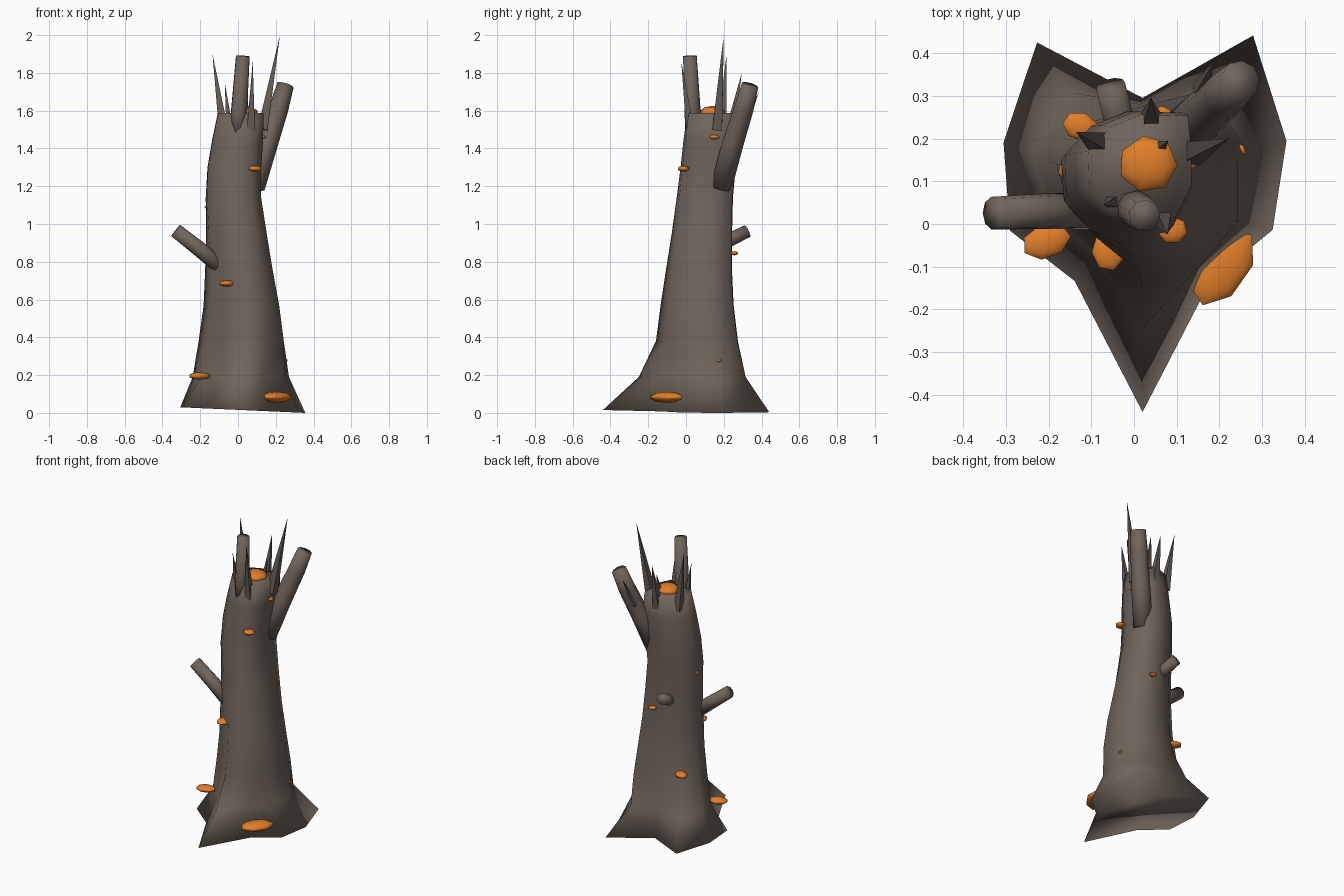
import bpy, bmesh, math
from mathutils import Vector

cube = bpy.data.objects.get("Cube")
if cube:
    bpy.data.objects.remove(cube, do_unlink=True)


def material(name, rgb):
    m = bpy.data.materials.new(name)
    m.use_nodes = True
    m.diffuse_color = (*rgb, 1)
    bsdf = m.node_tree.nodes["Principled BSDF"]
    bsdf.inputs["Base Color"].default_value = (*rgb, 1)
    bsdf.inputs["Roughness"].default_value = 0.9
    return m


BARK = material("bark brown", (0.16, 0.128, 0.104))
SPLINTER = material("splinter grey", (0.13, 0.108, 0.09))
FUNGUS = material("fungus orange", (0.75, 0.21, 0.022))


def finish(name, bm, mat, smooth=True):
    bmesh.ops.recalc_face_normals(bm, faces=bm.faces)
    for f in bm.faces:
        f.smooth = smooth
    mesh = bpy.data.meshes.new(name)
    bm.to_mesh(mesh)
    bm.free()
    mesh.materials.append(mat)
    obj = bpy.data.objects.new(name, mesh)
    bpy.context.collection.objects.link(obj)
    return obj


def skin(bm, rings):
    """Join equal rings of vertices with quads and close both ends."""
    for a, b in zip(rings, rings[1:]):
        n = len(a)
        for i in range(n):
            bm.faces.new((a[i], a[(i + 1) % n], b[(i + 1) % n], b[i]))
    bm.faces.new(rings[0][::-1])
    bm.faces.new(rings[-1])


# Trunk: ten sides, with root lobes that fade into a leaning stem
# Radii run counter-clockwise from the front tip
ROOT = [0.525, 0.27, 0.32, 0.354, 0.44, 0.21, 0.42, 0.342, 0.326, 0.27]
FLARE = [0.335, 0.215, 0.245, 0.268, 0.285, 0.195, 0.275, 0.268, 0.22, 0.185]
# Lobe factors at the foot and at the crown of the stem
FOOT = [1.0, 0.95, 1.0, 1.0, 1.1, 0.83, 0.84, 1.0, 0.82, 0.71]
CROWN = [0.97, 1.12, 1.0, 1.0, 1.32, 1.0, 0.95, 1.02, 1.0, 0.95]
STEM = [  # z, centre x, centre y, radius
    (0.38, 0.017, 0.078, 0.237), (0.57, 0.018, 0.075, 0.21),
    (0.76, 0.005, 0.08, 0.187), (0.95, -0.008, 0.09, 0.168),
    (1.14, -0.023, 0.10, 0.153), (1.30, -0.018, 0.115, 0.148),
    (1.45, 0.0, 0.123, 0.14), (1.587, 0.015, 0.13, 0.126)]


def stem_radii(z, r):
    t = min(1, (z - 0.38) / 0.85) ** 1.7
    return [r * (f + (c - f) * t) for f, c in zip(FOOT, CROWN)]


def trunk():
    bm = bmesh.new()
    layers = [(0, 0.02, 0.085, ROOT), (0.19, 0.015, 0.085, FLARE)]
    layers += [(z, x, y, stem_radii(z, r)) for z, x, y, r in STEM]
    rings = []
    for z, cx, cy, radii in layers:
        ring = []
        for i, r in enumerate(radii):
            # The back left lobe turns a little above the roots
            a = math.radians(36 * i - 90 - (6 if i == 4 and z > 0.2 else 0))
            x, y = cx + r * math.cos(a), cy + r * math.sin(a)
            # The sole is slightly tilted
            ring.append(bm.verts.new((x, y, z or 0.016 - 0.045 * x)))
        rings.append(ring)
    skin(bm, rings)
    finish("trunk", bm, BARK)


# Branch: a tapering tube along a short path
def branch(name, path, radii, sides=9):
    bm = bmesh.new()
    pts = [Vector(p) for p in path]
    rings = []
    for i, p in enumerate(pts):
        d = (pts[min(i + 1, len(pts) - 1)] - pts[max(i - 1, 0)]).normalized()
        u = d.orthogonal().normalized()
        v = d.cross(u)
        rings.append([bm.verts.new(p + radii[i] * (
            u * math.cos(math.tau * k / sides) + v * math.sin(math.tau * k / sides)))
            for k in range(sides)])
    skin(bm, rings)
    finish(name, bm, BARK)


# Splinter: a thin four-sided spike from base to tip
def splinter(name, base, tip, r):
    bm = bmesh.new()
    b, t = Vector(base), Vector(tip)
    d = (t - b).normalized()
    u = d.orthogonal().normalized()
    v = d.cross(u)
    ring = [bm.verts.new(b + r * o) for o in (u, v, -u, -v)]
    apex = bm.verts.new(t)
    bm.faces.new(ring[::-1])
    for i in range(4):
        bm.faces.new((ring[i], ring[(i + 1) % 4], apex))
    finish(name, bm, SPLINTER, smooth=False)


# Fungus: a coarse flattened ball
def fungus(name, centre, size, turn=0):
    bm = bmesh.new()
    bmesh.ops.create_uvsphere(bm, u_segments=7, v_segments=5, radius=1)
    obj = finish(name, bm, FUNGUS)
    obj.location, obj.scale = centre, size
    obj.rotation_euler.z = math.radians(turn)


trunk()

branch("side_branch", [(-0.09, 0.03, 0.775), (-0.2, 0.03, 0.865), (-0.33, 0.025, 0.967)],
       [0.044, 0.042, 0.039])
branch("back_branch", [(-0.02, 0.18, 0.89), (-0.055, 0.325, 0.962)], [0.037, 0.035])
branch("upper_branch", [(0.085, 0.185, 1.195), (0.152, 0.245, 1.42),
                        (0.214, 0.305, 1.61), (0.25, 0.338, 1.735)],
       [0.058, 0.058, 0.053, 0.046])
branch("top_branch", [(0.0, 0.028, 1.475), (0.004, 0.035, 1.58), (0.025, 0.02, 1.89)],
       [0.032, 0.044, 0.037])

SPIKES = [
    ((0.13, 0.165, 1.50), (0.222, 0.2, 2.0), 0.037),
    ((-0.078, 0.19, 1.51), (-0.135, 0.215, 1.9), 0.034),
    ((0.04, 0.235, 1.50), (0.04, 0.295, 1.8), 0.034),
    ((0.068, 0.022, 1.50), (0.078, -0.025, 1.86), 0.03),
    ((-0.045, 0.055, 1.51), (-0.07, 0.045, 1.75), 0.024),
    ((0.06, 0.18, 1.57), (0.08, 0.195, 1.7), 0.018),
    ((0.155, 0.315, 1.52), (0.19, 0.385, 1.7), 0.022)]
for n, (base, tip, r) in enumerate(SPIKES, 1):
    splinter(f"splinter_{n}", base, tip, r)

FUNGI = [
    ((0.207, -0.1, 0.083), (0.108, 0.066, 0.029), 55),
    ((-0.205, -0.04, 0.195), (0.062, 0.043, 0.02), 20),
    ((-0.06, -0.063, 0.685), (0.05, 0.041, 0.017), 95),
    ((0.09, -0.014, 1.293), (0.037, 0.034, 0.016), 0),
    ((0.122, 0.15, 1.46), (0.028, 0.029, 0.013), 30),
    ((0.241, 0.172, 0.278), (0.022, 0.018, 0.01), 0),
    ((-0.125, 0.228, 0.445), (0.046, 0.035, 0.019), -20),
    ((0.065, 0.255, 0.845), (0.026, 0.022, 0.011), 0),
    ((-0.16, 0.125, 1.09), (0.018, 0.02, 0.01), 0),
    ((0.033, 0.14, 1.59), (0.073, 0.07, 0.035), 10)]
for n, (centre, size, turn) in enumerate(FUNGI, 1):
    fungus(f"fungus_{n}", centre, size, turn)
